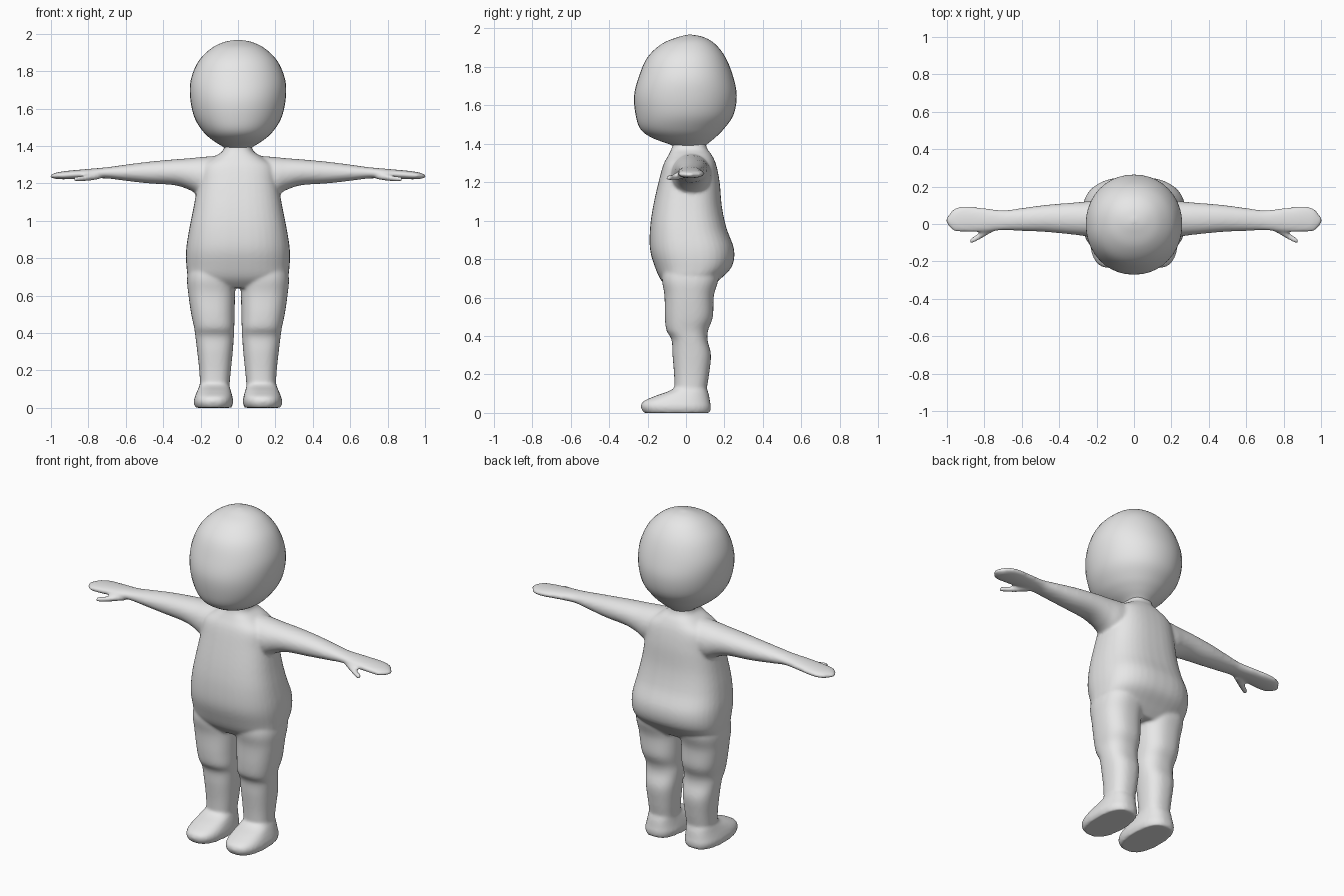
import bpy, bmesh, math

SEG = 40   # points around each cross-section
SUB = 5    # steps between two given cross-sections


def spline(a, b, c, d, t):
    """Smooth interpolation between b and c."""
    return 0.5 * (2 * b + (c - a) * t + (2 * a - 5 * b + 4 * c - d) * t * t
                  + (3 * b - a - 3 * c + d) * t ** 3)


def loft(bm, rings, axis="z", power=2.0, side=1):
    """Skin rings (position, u min, u max, v min, v max) along z or x.
    u, v are x, y for a z loft and y, z for an x loft."""
    dense = []
    last = len(rings) - 1
    for i in range(last):
        q = [rings[max(0, min(last, i + k))] for k in (-1, 0, 1, 2)]
        for s in range(SUB):
            dense.append([spline(*vals, s / SUB) for vals in zip(*q)])
    dense.append(rings[-1])
    loops = []
    for p, u0, u1, v0, v1 in dense:
        loop = []
        for k in range(SEG):
            a = 2 * math.pi * k / SEG
            c, s = math.cos(a), math.sin(a)
            u = (u0 + u1) / 2 + (u1 - u0) / 2 * math.copysign(abs(c) ** (2 / power), c)
            v = (v0 + v1) / 2 + (v1 - v0) / 2 * math.copysign(abs(s) ** (2 / power), s)
            co = (u, v, p) if axis == "z" else (p, u, v)
            loop.append(bm.verts.new((co[0] * side, co[1], co[2])))
        loops.append(loop)
    for lo, hi in zip(loops, loops[1:]):
        for k in range(SEG):
            n = (k + 1) % SEG
            bm.faces.new((lo[k], lo[n], hi[n], hi[k]))
    bm.faces.new(loops[0][::-1])
    bm.faces.new(loops[-1])


def finish(bm, name, mat):
    bmesh.ops.recalc_face_normals(bm, faces=bm.faces)
    for f in bm.faces:
        f.smooth = True
    mesh = bpy.data.meshes.new(name)
    bm.to_mesh(mesh)
    bm.free()
    mesh.materials.append(mat)
    obj = bpy.data.objects.new(name, mesh)
    bpy.context.collection.objects.link(obj)
    return obj


skin = bpy.data.materials.new("light grey")
skin.diffuse_color = (0.8, 0.8, 0.8, 1)

# Head: rounded egg, flatter face, narrow at the neck
bm = bmesh.new()
loft(bm, [
    (1.375, -.06, .06, -.05, .09),
    (1.395, -.08, .08, -.08, .107),
    (1.43, -.135, .135, -.175, .15),
    (1.475, -.185, .185, -.236, .195),
    (1.55, -.232, .232, -.262, .247),
    (1.65, -.255, .255, -.27, .264),
    (1.75, -.253, .253, -.245, .245),
    (1.85, -.213, .213, -.2, .205),
    (1.92, -.145, .145, -.125, .15),
    (1.955, -.075, .075, -.04, .09),
    (1.967, -.01, .01, .01, .03)], power=2.1)
finish(bm, "head", skin)

# Body: torso, limbs and feet merged into one smooth skin
bm = bmesh.new()
loft(bm, [
    (.64, -.2, .2, -.08, .12),
    (.69, -.262, .262, -.13, .172),
    (.76, -.276, .276, -.162, .238),
    (.85, -.277, .277, -.187, .25),
    (.96, -.26, .26, -.187, .211),
    (1.07, -.238, .238, -.172, .187),
    (1.2, -.215, .215, -.143, .175),
    (1.29, -.2, .2, -.118, .157),
    (1.34, -.13, .13, -.092, .135),
    (1.375, -.08, .08, -.075, .11),
    (1.42, -.073, .073, -.065, .1)], power=2.6)

for side in (1, -1):
    # Leg with knee and calf
    loft(bm, [
        (.80, .03, .25, -.11, .17),
        (.70, .014, .272, -.125, .17),
        (.61, .016, .266, -.112, .145),
        (.50, .018, .25, -.11, .14),
        (.43, .02, .235, -.102, .115),
        (.38, .022, .228, -.075, .112),
        (.30, .028, .218, -.07, .13),
        (.20, .038, .207, -.062, .12),
        (.12, .045, .203, -.06, .108),
        (.05, .045, .203, -.06, .108)], power=2.4, side=side)
    # Foot
    loft(bm, [
        (.145, .055, .195, -.04, .1),
        (.115, .045, .208, -.085, .113),
        (.09, .038, .218, -.155, .12),
        (.06, .03, .23, -.222, .125),
        (.03, .026, .237, -.235, .13),
        (0, .035, .228, -.22, .125)], power=2.5, side=side)
    # Arm and mitten hand
    loft(bm, [
        (.08, -.08, .135, 1.12, 1.35),
        (.20, -.075, .128, 1.135, 1.34),
        (.26, -.065, .12, 1.165, 1.334),
        (.34, -.055, .113, 1.19, 1.328),
        (.48, -.042, .101, 1.2, 1.315),
        (.62, -.036, .082, 1.216, 1.297),
        (.70, -.034, .073, 1.226, 1.286),
        (.80, -.042, .085, 1.226, 1.277),
        (.90, -.044, .095, 1.222, 1.268),
        (.96, -.038, .083, 1.222, 1.26),
        (.99, -.012, .05, 1.227, 1.251),
        (1.005, .01, .03, 1.232, 1.246)], axis="x", power=2.1, side=side)
    # Thumb
    loft(bm, [
        (.74, -.035, .01, 1.222, 1.262),
        (.79, -.062, -.015, 1.214, 1.25),
        (.84, -.091, -.055, 1.21, 1.24),
        (.87, -.105, -.075, 1.21, 1.236),
        (.88, -.1, -.085, 1.216, 1.23)], axis="x", side=side)

body = finish(bm, "body", skin)
remesh = body.modifiers.new("merge", "REMESH")
remesh.mode = "VOXEL"
remesh.voxel_size = 0.009
remesh.use_smooth_shade = True
soften = body.modifiers.new("soften", "SMOOTH")
soften.factor = 0.5
soften.iterations = 6
